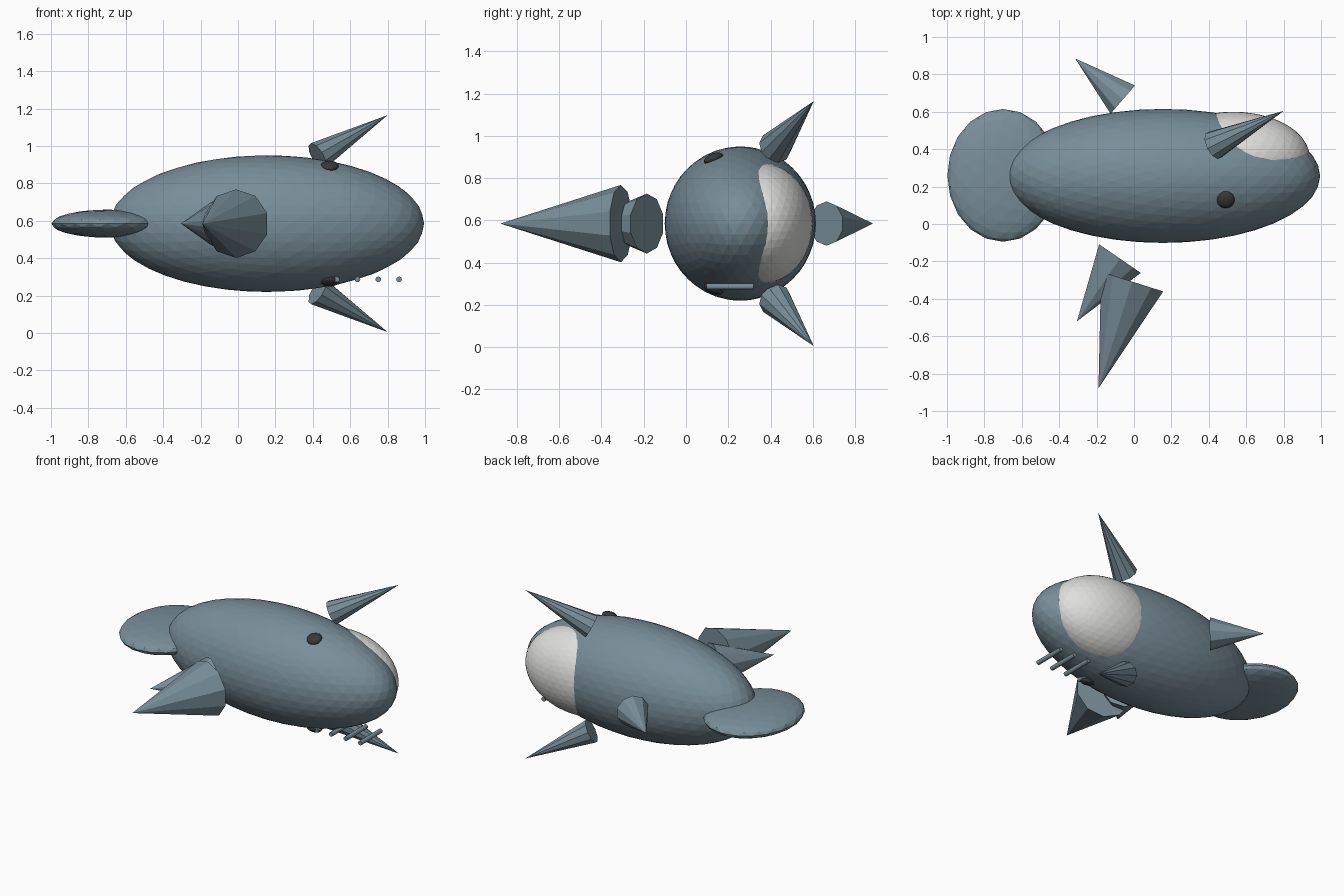
import bpy
from mathutils import Vector

cube = bpy.data.objects.get("Cube")
if cube:
    bpy.data.objects.remove(cube, do_unlink=True)

MID_Z = 0.585  # height of the body's axis


def material(name, colour):
    mat = bpy.data.materials.new(name)
    mat.use_nodes = True
    mat.diffuse_color = (*colour, 1)
    mat.node_tree.nodes["Principled BSDF"].inputs["Base Color"].default_value = (*colour, 1)
    return mat


skin = material("blue grey skin", (0.19, 0.27, 0.32))
pale = material("pale belly", (0.74, 0.74, 0.72))
dark = material("dark eye", (0.04, 0.04, 0.04))


def finish(name, mat):
    obj = bpy.context.object
    obj.name = name
    obj.data.materials.append(mat)
    return obj


def ellipsoid(name, centre, radii, mat, detail, normal=None):
    bpy.ops.mesh.primitive_ico_sphere_add(subdivisions=detail, radius=1, location=centre)
    obj = finish(name, mat)
    obj.scale = radii
    if normal:
        obj.rotation_euler = Vector(normal).to_track_quat("Z", "Y").to_euler()
    return obj


def rod(name, start, end, radius, tip_radius, sides):
    start, end = Vector(start), Vector(end)
    axis = end - start
    bpy.ops.mesh.primitive_cone_add(vertices=sides, radius1=radius, radius2=tip_radius,
                                    depth=axis.length, location=(start + end) / 2)
    obj = finish(name, skin)
    obj.rotation_euler = axis.to_track_quat("Z", "Y").to_euler()
    return obj


# Body, belly patch and flat tail
ellipsoid("body", (0.155, 0.257, MID_Z), (0.84, 0.358, 0.365), skin, 4)
ellipsoid("belly", (0.53, 0.355, MID_Z), (0.41, 0.245, 0.287), pale, 4)
ellipsoid("tail_fluke", (-0.70, 0.26, MID_Z), (0.298, 0.355, 0.075), skin, 3)

# Fins on the centre plane
rod("front_dorsal_fin", (-0.01, -0.308, MID_Z), (-0.19, -0.878, MID_Z), 0.183, 0, 10)
rod("rear_dorsal_fin", (-0.075, -0.185, MID_Z), (-0.305, -0.52, MID_Z), 0.142, 0, 10)
rod("under_fin", (-0.06, 0.665, MID_Z), (-0.315, 0.885, MID_Z), 0.105, 0, 10)

# Side fins and eyes, paired above and below the axis
for side, label in ((1, "upper"), (-1, "lower")):
    rod(label + "_side_fin", (0.425, 0.42, MID_Z + side * 0.36),
        (0.80, 0.605, MID_Z + side * 0.58), 0.08, 0, 10)
    ellipsoid(label + "_eye", (0.49, 0.13, MID_Z + side * 0.308), (0.048, 0.048, 0.024),
              dark, 3, (0, -0.125, side * 0.31))

# Row of gill bars beside the lower eye
for i in range(4):
    x = 0.528 + 0.111 * i
    rod(f"gill_bar_{i + 1}", (x, 0.097, 0.287), (x, 0.32, 0.287), 0.015, 0.015, 12)
